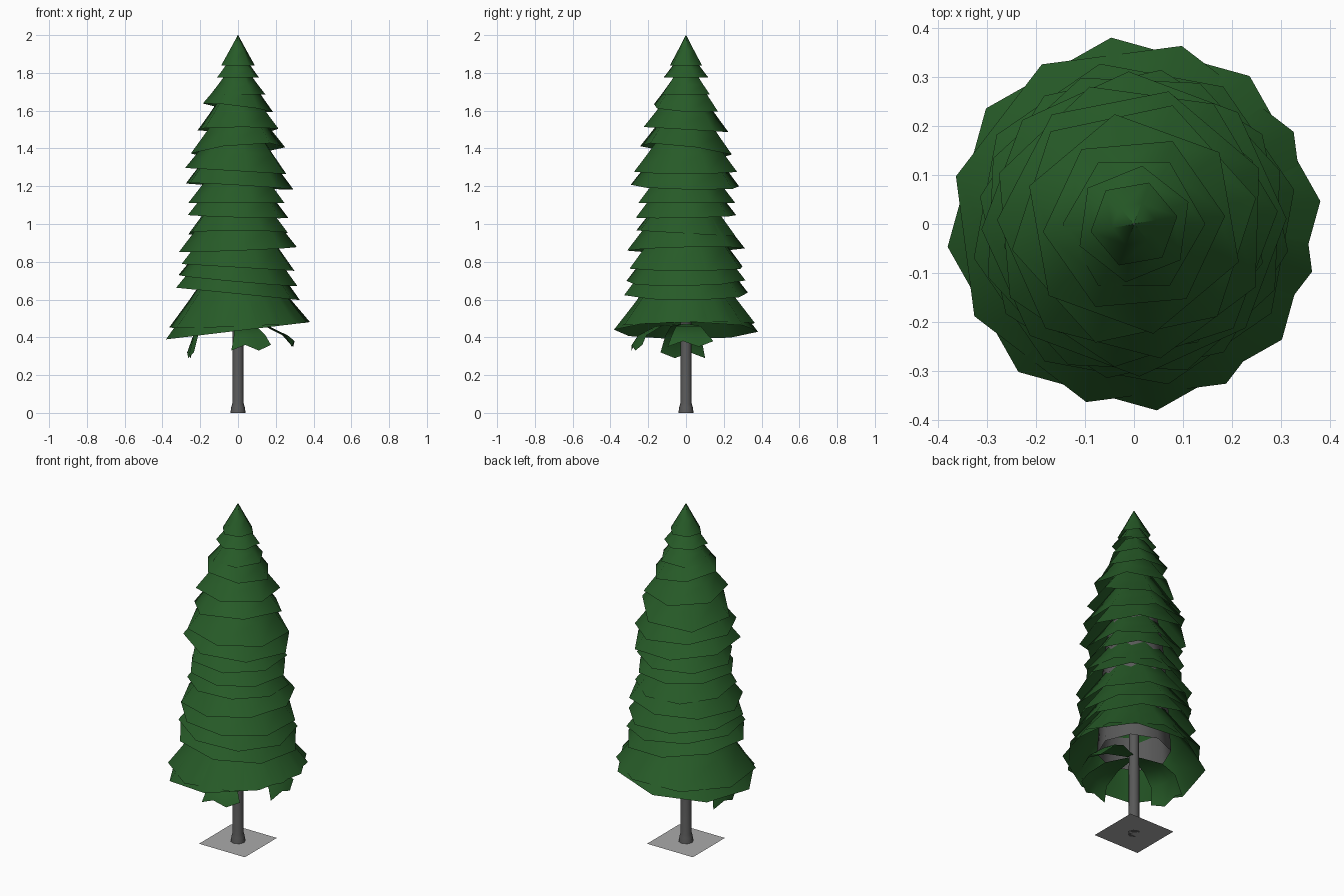
import bpy
import math
from mathutils import Vector

cube = bpy.data.objects.get("Cube")
if cube:
    bpy.data.objects.remove(cube, do_unlink=True)


def make_material(name, rgb):
    mat = bpy.data.materials.new(name)
    mat.use_nodes = True
    mat.diffuse_color = (*rgb, 1)
    mat.node_tree.nodes["Principled BSDF"].inputs["Base Color"].default_value = (*rgb, 1)
    return mat


GREEN = make_material("needle green", (0.02, 0.105, 0.021))
BARK = make_material("bark grey", (0.1, 0.1, 0.1))
STONE = make_material("base grey", (0.4, 0.4, 0.4))


def make_object(name, verts, faces, mat, angle=60):
    mesh = bpy.data.meshes.new(name)
    mesh.from_pydata(verts, [], faces)
    mesh.materials.append(mat)
    obj = bpy.data.objects.new(name, mesh)
    bpy.context.collection.objects.link(obj)
    bpy.ops.object.select_all(action="DESELECT")
    obj.select_set(True)
    bpy.context.view_layer.objects.active = obj
    bpy.ops.object.shade_smooth_by_angle(angle=math.radians(angle))
    return obj


def lathe(name, profile, sides, mat, turn=0, tilt=(0, 0), cap=False):
    """Open surface of revolution, sheared so its rim tilts along x and y."""
    verts, faces = [], []
    for r, z in profile:
        for i in range(sides):
            a = math.radians(turn) + math.tau * i / sides
            x, y = r * math.cos(a), r * math.sin(a)
            verts.append(Vector((x, y, z + tilt[0] * x + tilt[1] * y)))
    for k in range(len(profile) - 1):
        for i in range(sides):
            j = (i + 1) % sides
            a, b = k * sides, (k + 1) * sides
            faces.append((a + i, a + j, b + j, b + i))
    if cap:
        faces.append(tuple(reversed(range(sides))))
    return make_object(name, verts, faces, mat)


# Base plate and trunk
make_object("base_plate", [(-.15, -.15, 0), (.15, -.15, 0), (.15, .15, 0), (-.15, .15, 0)],
            [(0, 1, 2, 3)], STONE)
lathe("trunk", [(.04, 0), (.036, .03), (.03, .05), (.027, .7)], 8, BARK, cap=True)

# Bare inner branches, glimpsed between the tiers
lathe("inner_branches", [(.2, .5), (.17, 1.0), (.15, 1.2), (.07, 1.6), (.03, 1.75)], 8, BARK)

# Skirts of foliage: rim height, rim radius, sides, turn, tilt along x and y
tiers = [
    (.435, .384, 8, 7, .12, 0),
    (.465, .377, 8, 30, .04, .02),
    (.63, .335, 8, 12, -.1, 0),
    (.70, .32, 8, 35, -.09, .02),
    (.77, .318, 8, 20, -.06, 0),
    (.865, .312, 8, 2, .04, .02),
    (.95, .275, 8, 28, 0, -.06),
    (1.04, .27, 8, 10, -.03, .02),
    (1.11, .265, 7, 30, 0, 0),
    (1.20, .295, 7, 5, -.06, -.02),
    (1.28, .28, 7, 24, -.06, 0),
    (1.39, .255, 6, 12, .09, -.12),
    (1.50, .228, 6, 40, 0, -.06),
    (1.615, .187, 6, 5, -.12, -.06),
    (1.685, .146, 6, 0, 0, 0),
    (1.775, .12, 6, 22, 0, 0),
]
for n, (z, r, sides, turn, tx, ty) in enumerate(tiers):
    profile = [(r, z), (r * .72, z + r * .36), (r * .4, z + r * .8)]
    lathe(f"foliage_tier_{n + 1}", profile, sides, GREEN, turn, (tx, ty))
lathe("tree_top", [(.09, 1.84), (.045, 1.92), (.001, 2.0)], 6, GREEN, 10)


# Ragged branches drooping below the lowest skirt
def droop(name, heading, spread, reach, drop):
    rows = [(.03, .47, 1.6), (.16, .46, 1.0), (reach * .88, .41, .9), (reach, drop, 1)]
    cols = 4
    verts = []
    for k, (r, z, widen) in enumerate(rows):
        for i in range(cols):
            a = math.radians(heading + spread * widen * (i / (cols - 1) - .5))
            ragged = .03 * (i % 2) if k == len(rows) - 1 else 0
            verts.append((r * math.cos(a), r * math.sin(a), z + ragged))
    faces = [(k * cols + i, (k + 1) * cols + i, (k + 1) * cols + i + 1, k * cols + i + 1)
             for k in range(len(rows) - 1) for i in range(cols - 1)]
    make_object(name, verts, faces, GREEN)


droop("front_branch", -75, 44, .29, .33)
droop("right_branch", 184, 52, .27, .29)
droop("left_branch", 5, 48, .30, .35)
